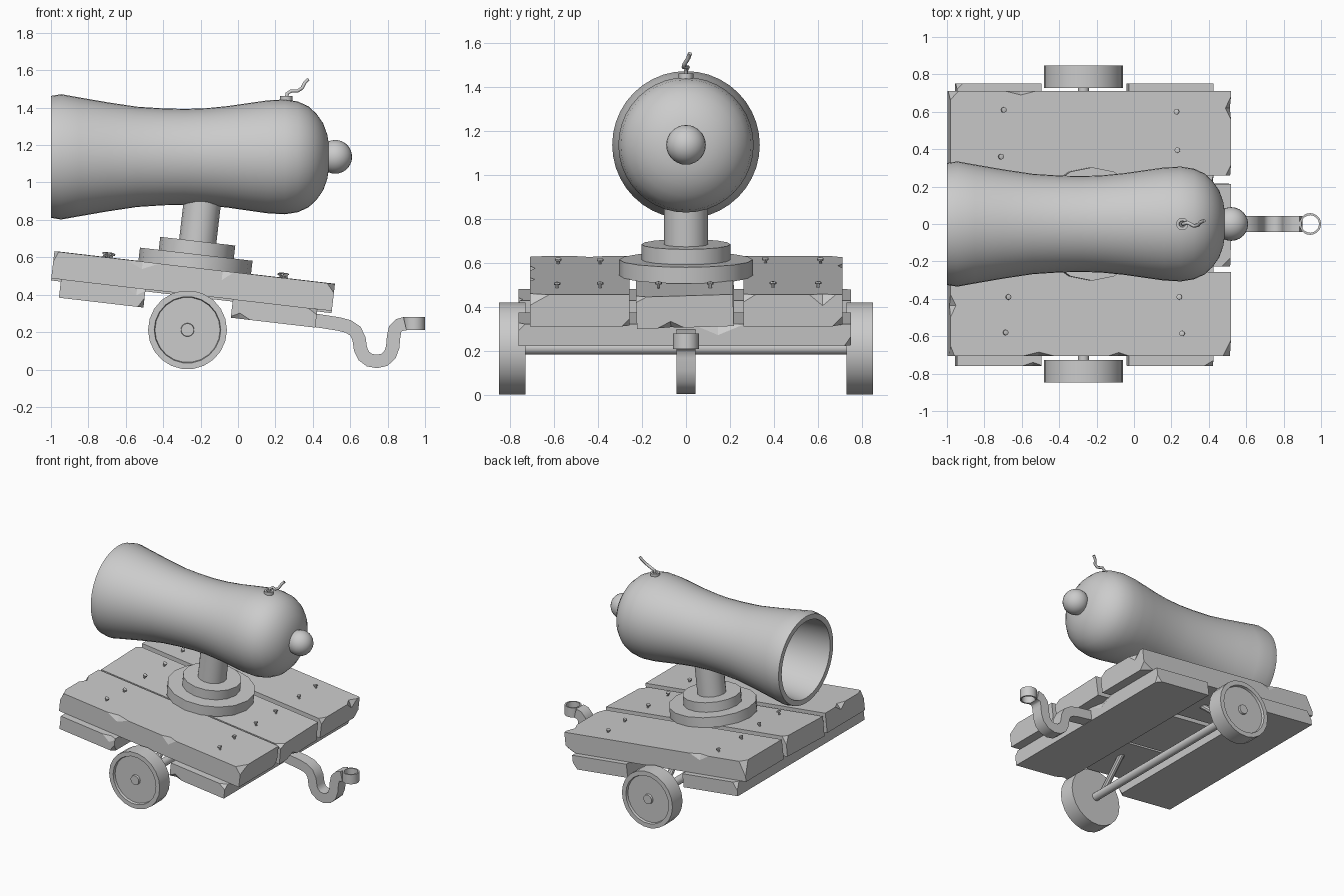
import bpy, bmesh, math
from mathutils import Matrix, Vector

if "Cube" in bpy.data.objects:
    bpy.data.objects.remove(bpy.data.objects["Cube"])

TILT = Matrix.Rotation(0.116, 4, 'Y')
DECK = Matrix.Translation((-0.24, 0, 0.4725)) @ TILT      # tilted cart frame
AXIS_X = Matrix.Rotation(math.pi / 2, 4, 'Y')             # lathe axis z -> x
AXIS_Y = Matrix.Rotation(-math.pi / 2, 4, 'X')            # lathe axis z -> y


def finish(bm, name, matrix=Matrix(), smooth=None):
    bmesh.ops.recalc_face_normals(bm, faces=bm.faces)
    bm.transform(matrix)
    me = bpy.data.meshes.new(name)
    bm.to_mesh(me)
    bm.free()
    ob = bpy.data.objects.new(name, me)
    bpy.context.collection.objects.link(ob)
    bpy.ops.object.select_all(action='DESELECT')
    bpy.context.view_layer.objects.active = ob
    ob.select_set(True)
    if smooth:
        bpy.ops.object.shade_smooth_by_angle(angle=math.radians(smooth))
    return ob


def lathe(name, profile, n, matrix=Matrix(), smooth=35):
    """Spin (radius, height) points about local z."""
    bm = bmesh.new()
    vs = [bm.verts.new((r, 0, h)) for r, h in profile]
    es = [bm.edges.new(p) for p in zip(vs, vs[1:])]
    bmesh.ops.spin(bm, geom=vs + es, cent=(0, 0, 0), axis=(0, 0, 1),
                   angle=2 * math.pi, steps=n, use_duplicate=False)
    bmesh.ops.remove_doubles(bm, verts=bm.verts, dist=1e-4)
    return finish(bm, name, matrix, smooth)


def disc(name, r, h0, h1, n, matrix=Matrix()):
    return lathe(name, [(0, h0), (r, h0), (r, h1), (0, h1)], n, matrix)


def rod(name, a, b, r, n=10):
    a, b = Vector(a), Vector(b)
    m = Matrix.Translation(a) @ (b - a).to_track_quat('Z', 'Y').to_matrix().to_4x4()
    return disc(name, r, 0, (b - a).length, n, m)


def plank(name, size, pos, chips=(), notches=(), roll=0):
    """Box with sliced corners (chips) and gouged edges (notches)."""
    half = Vector(size) / 2
    bm = bmesh.new()
    bmesh.ops.create_cube(bm, size=1, matrix=Matrix.Diagonal((*size, 1)))
    for corner, depth, lean in chips:
        c = Vector([s * h for s, h in zip(corner, half)])
        nrm = Vector([s * l for s, l in zip(corner, lean)]).normalized()
        cut = bmesh.ops.bisect_plane(bm, geom=bm.verts[:] + bm.edges[:] + bm.faces[:],
                                     plane_co=c - nrm * depth, plane_no=nrm, clear_outer=True)
        edges = [e for e in cut['geom_cut'] if isinstance(e, bmesh.types.BMEdge)]
        bmesh.ops.edgeloop_fill(bm, edges=edges)
    m = DECK @ Matrix.Translation(pos) @ Matrix.Rotation(roll, 4, 'X')
    ob = finish(bm, name, m)
    for at, dims in notches:
        cb = bmesh.new()
        bmesh.ops.create_uvsphere(cb, u_segments=4, v_segments=2, radius=1,
                                  matrix=Matrix.Translation([a * h for a, h in zip(at, half)])
                                  @ Matrix.Diagonal((*dims, 1)))
        cutter = finish(cb, name + "_cutter", m)
        cutter.hide_render = True
        mod = ob.modifiers.new("notch", 'BOOLEAN')
        mod.operation, mod.solver, mod.object = 'DIFFERENCE', 'EXACT', cutter
        bpy.context.view_layer.objects.active = ob
        bpy.ops.object.modifier_apply(modifier=mod.name)
        bpy.data.objects.remove(cutter)
    return ob


# Deck planks
plank("deck_plank_front", (1.51, 0.45, 0.145), (0, -0.482, 0),
      [((1, -1, 1), .03, (1, .5, .9)), ((-1, -1, 1), .02, (1, .4, .4)), ((1, 1, -1), .02, (1, 1, 1))],
      [((-.37, -1, 1), (.09, .022, .04)), ((.2, -1, 1), (.06, .02, .05)), ((-1, .2, 1), (.03, .06, .04))])
plank("deck_plank_middle", (1.51, 0.44, 0.145), (0, -0.005, -0.005),
      [((1, -1, 1), .02, (.5, .5, 1)), ((-1, 1, 1), .02, (1, 1, .5))],
      [((1, -.3, -1), (.03, .06, .03)), ((.88, 1, 1), (.09, .02, .05))], 0.03)
plank("deck_plank_back", (1.51, 0.45, 0.145), (0, 0.485, 0),
      [((-1, 1, 1), .03, (1, .9, .4)), ((1, -1, 1), .02, (1, .5, .8)), ((1, 1, -1), .03, (.6, 1, 1))],
      [((-.5, 1, 1), (.08, .02, .04)), ((1, .6, 1), (.03, .06, .05))])

# Cross planks beneath the deck
plank("cross_plank_rear", (0.455, 1.51, 0.1), (-0.475, -0.005, -0.121),
      [((1, -1, -1), .02, (1, 1, .6)), ((-1, 1, 1), .02, (1, 1, .5))],
      [((.8, -1, 1), (.06, .02, .04))])
plank("cross_plank_hook", (0.455, 1.51, 0.1), (0.45, -0.005, -0.121),
      [((1, -1, 1), .02, (.6, 1, 1)), ((1, 1, -1), .02, (1, 1, .7))],
      [((1, .2, 1), (.03, .12, .05)), ((-.8, -1, -1), (.06, .02, .03))])

# Nails in two rows across the planks
for i, (x, y) in enumerate([(-.71, .61), (.23, .60), (-.725, .36), (.235, .395), (-.7, .11), (.24, .11),
                            (-.7, -.125), (.24, -.125), (-.685, -.39), (.245, -.39), (-.7, -.58), (.26, -.585)]):
    lathe(f"nail_{i}", [(0, 0), (.007, 0), (.007, .018), (.015, .018), (.015, .027), (0, .032)], 8,
          DECK @ Matrix.Translation((x + 0.235, y, 0.07)) @ Matrix.Rotation(.25 * (-1) ** i, 4, 'Y'))

# Swivel pedestal
disc("pedestal_base", 0.303, 0.07, 0.145, 16, DECK @ Matrix.Rotation(math.radians(0), 4, 'Z'))
disc("pedestal_step", 0.202, 0.14, 0.215, 16, DECK)
disc("pedestal_post", 0.1, 0.2, 0.5, 16, DECK)

# Barrel: outer skin from breech to muzzle, then the bore
outer = [(0, .49), (.06, .487), (.12, .477), (.18, .455), (.23, .42), (.27, .377), (.296, .32), (.307, .25),
         (.302, .16), (.288, .06), (.272, -.05), (.26, -.17), (.256, -.28), (.259, -.4), (.268, -.54),
         (.292, -.7), (.318, -.85), (.335, -.945), (.326, -1.0)]
bore = [(.288, -1.0), (.27, -.8), (.23, -.55), (.215, -.28), (.23, -.05), (.25, .2), (.2, .35), (0, .43)]
lathe("barrel", outer + bore, 40, Matrix.Translation((0, 0, 1.137)) @ AXIS_X, 50)
bm = bmesh.new()
bmesh.ops.create_uvsphere(bm, u_segments=24, v_segments=14, radius=0.09)
finish(bm, "breech_knob", Matrix.Translation((0.52, 0, 1.137)), 60)

# Fuse collar and fuse cord
lathe("fuse_collar", [(0, 0), (.033, 0), (.033, .03), (.018, .03), (.014, .02), (0, .02)], 12,
      Matrix.Translation((0.258, 0, 1.432)))
cu = bpy.data.curves.new("fuse", 'CURVE')
cu.dimensions, cu.bevel_depth, cu.bevel_resolution, cu.use_fill_caps = '3D', 0.01, 1, True
pts = [(.258, 0, 1.44), (.262, 0, 1.475), (.285, .008, 1.49), (.32, -.01, 1.49), (.343, -.006, 1.505),
       (.355, .01, 1.53), (.375, .018, 1.552)]
sp = cu.splines.new('POLY')
sp.points.add(len(pts) - 1)
for p, co in zip(sp.points, pts):
    p.co = (*co, 1)
fuse = bpy.data.objects.new("fuse", cu)
bpy.context.collection.objects.link(fuse)
bpy.ops.object.select_all(action='DESELECT')
bpy.context.view_layer.objects.active = fuse
fuse.select_set(True)
bpy.ops.object.convert(target='MESH')

# Wheels, axle and struts
for s, side in ((-1, "front"), (1, "back")):
    m = Matrix.Translation((-0.27, 0, 0.212)) @ Matrix.Diagonal((1, s, 1, 1)) @ AXIS_Y
    lathe(f"{side}_wheel", [(0, .728), (.211, .728), (.211, .848), (.178, .848), (.174, .83), (.036, .83),
                            (.034, .845), (0, .845)], 22, m)
    rod(f"{side}_axle_strut", (-.27, .66 * s, .212), (-.25, .42 * s, .42), .022)
rod("axle", (-.27, -.74, .215), (-.27, .74, .215), .03, 12)

# Tow hook strap: a flat bar swept along a bent path
path = [Vector(p) for p in [(.3, .277), (.42, .262), (.54, .243), (.59, .23), (.628, .205), (.647, .165), (.655, .11),
                            (.672, .073), (.703, .05), (.743, .043), (.783, .052), (.813, .08), (.827, .12),
                            (.832, .175), (.84, .215), (.862, .238), (.893, .245)]]
bm = bmesh.new()
rings = []
for i, p in enumerate(path):
    t = (path[min(i + 1, len(path) - 1)] - path[max(i - 1, 0)]).normalized()
    nrm = Vector((-t.y, t.x)) * 0.036
    rings.append([bm.verts.new((p.x + k * nrm.x, y, p.y + k * nrm.y))
                  for k, y in ((1, -.044), (1, .044), (-1, .044), (-1, -.044))])
for a, b in zip(rings, rings[1:]):
    for k in range(4):
        bm.faces.new((a[k], a[k - 1], b[k - 1], b[k]))
bm.faces.new(rings[0])
bm.faces.new(rings[-1])
finish(bm, "tow_hook", smooth=40)
lathe("tow_ring", [(.058, .21), (.058, .282), (.047, .282), (.047, .21), (.058, .21)], 20,
      Matrix.Translation((0.942, 0, 0)))
